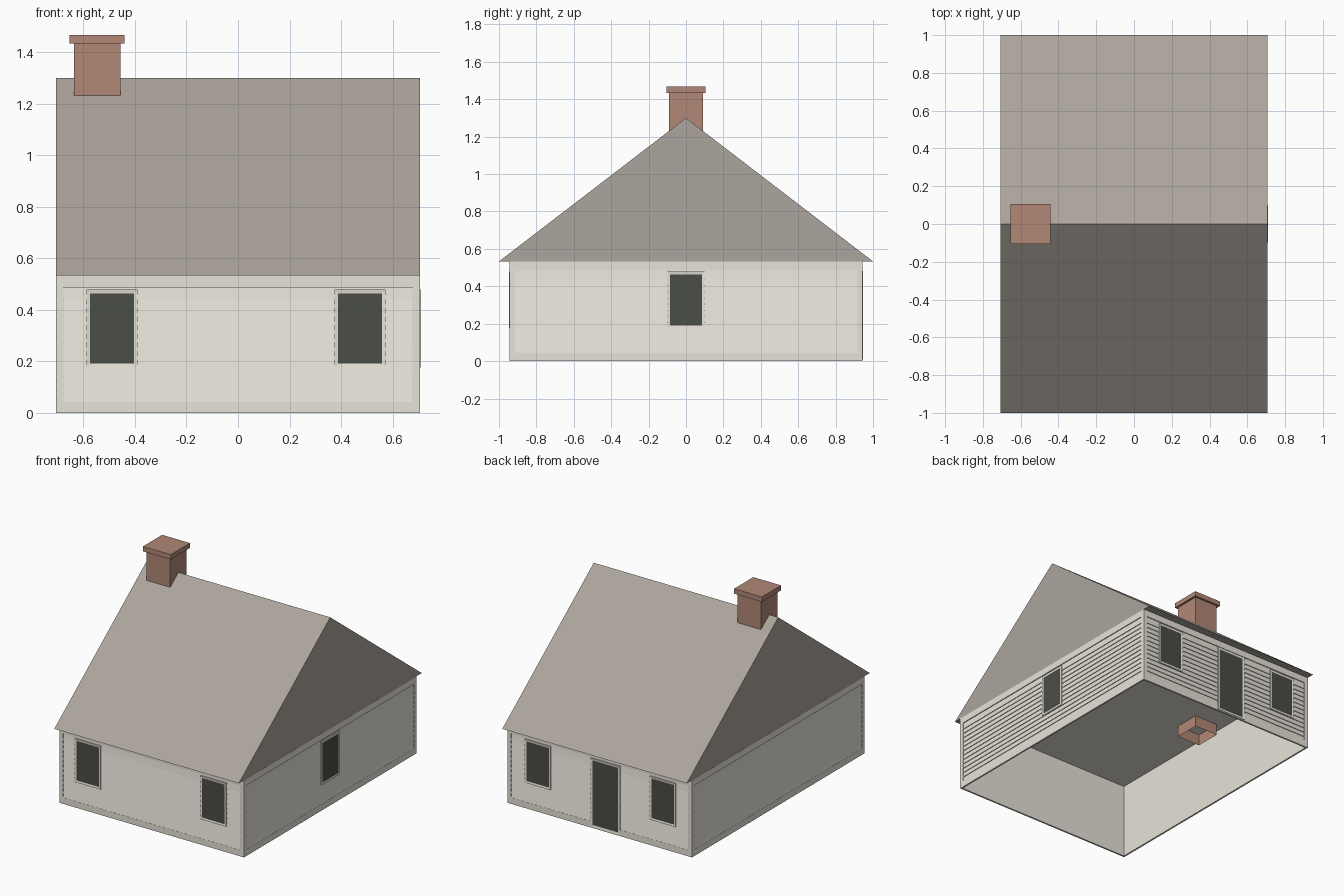
import bpy, bmesh, math
from mathutils import Matrix

cube = bpy.data.objects.get("Cube")
if cube:
    bpy.data.objects.remove(cube, do_unlink=True)


def material(name, rgb):
    linear = [((c / 255 + 0.055) / 1.055) ** 2.4 for c in rgb] + [1]
    mat = bpy.data.materials.new(name)
    mat.use_nodes = True
    mat.diffuse_color = linear
    mat.node_tree.nodes["Principled BSDF"].inputs["Base Color"].default_value = linear
    return mat


SIDING = material("pale siding", (231, 227, 217))
ROOF = material("grey roof", (172, 165, 157))
BRICK = material("brick", (177, 135, 118))
GLASS = material("dark opening", (75, 77, 71))


def add_box(bm, x0, x1, y0, y1, z0, z1):
    size = Matrix.Diagonal((x1 - x0, y1 - y0, z1 - z0, 1))
    place = Matrix.Translation(((x0 + x1) / 2, (y0 + y1) / 2, (z0 + z1) / 2))
    geom = bmesh.ops.create_cube(bm, size=1, matrix=place @ size)
    return list({f for v in geom["verts"] for f in v.link_faces})


def add_prism(bm, x0, x1, profile):
    """Extrude a (y, z) outline along x."""
    end = bm.faces.new([bm.verts.new((x0, y, z)) for y, z in profile])
    ext = bmesh.ops.extrude_face_region(bm, geom=[end], use_keep_orig=True)
    bmesh.ops.translate(bm, vec=(x1 - x0, 0, 0),
                        verts=[v for v in ext["geom"] if isinstance(v, bmesh.types.BMVert)])
    bmesh.ops.recalc_face_normals(bm, faces=bm.faces)


def finish(name, bm, *mats, angle=0):
    bm.normal_update()
    mesh = bpy.data.meshes.new(name)
    bm.to_mesh(mesh)
    bm.free()
    for mat in mats:
        mesh.materials.append(mat)
    obj = bpy.data.objects.new(name, mesh)
    obj.rotation_euler.z = math.radians(angle)
    bpy.context.collection.objects.link(obj)


def facing(bm, faces, axis, sign):
    bm.normal_update()
    return [f for f in faces if f.normal[axis] * sign > 0.9]


HALF_X, HALF_Y, EAVE, RIDGE = 0.707, 0.944, 0.533, 1.30
OUTER, INNER = 0.007, 0.012       # shell faces, measured inward from the trim
PANEL_LOW, PANEL_HIGH = 0.043, 0.487

# Ceiling closing the wall shell at the eaves
bm = bmesh.new()
add_box(bm, INNER - HALF_X, HALF_X - INNER, INNER - HALF_Y, HALF_Y - INNER,
        EAVE - 0.004, EAVE + 0.002)
finish("ceiling", bm, SIDING)

# Roof: closed gable prism overhanging front and back
bm = bmesh.new()
add_prism(bm, -0.706, 0.706, [(-1, EAVE), (1, EAVE), (0, RIDGE)])
finish("roof", bm, ROOF)

# Chimney: hollow below the ceiling, with a flat cap
bm = bmesh.new()
shaft = add_box(bm, -0.637, -0.456, -0.09, 0.09, 0.45, 1.435)
bmesh.ops.delete(bm, geom=facing(bm, shaft, 2, -1), context="FACES")
finish("chimney", bm, BRICK)
bm = bmesh.new()
add_box(bm, -0.654, -0.441, -0.105, 0.105, 1.433, 1.467)
finish("chimney_cap", bm, BRICK)


# Wall with border trim around lapped boards; local -y points out of the wall
def wall(side, angle, half, panel, depth):
    bm = bmesh.new()
    add_box(bm, -half + INNER, half - INNER, OUTER - depth, INNER - depth, 0, EAVE)
    finish(side + "_wall", bm, SIDING, angle=angle)

    bm = bmesh.new()
    for z0, z1 in ((0, PANEL_LOW), (PANEL_HIGH, EAVE)):
        add_box(bm, -half, half, -depth, INNER - depth, z0, z1)
    for u0, u1 in ((-half, -panel), (panel, half)):
        add_box(bm, u0, u1, -depth, INNER - depth, PANEL_LOW, PANEL_HIGH)
    finish(side + "_trim", bm, SIDING, angle=angle)

    bm = bmesh.new()
    lips = [PANEL_LOW] + [0.075 + i * 0.0332 for i in range(12)] + [PANEL_HIGH]
    for low, high in zip(lips, lips[1:]):
        add_prism(bm, -panel, panel, [(OUTER - depth, low), (0.001 - depth, low),
                                      (OUTER - 0.001 - depth, high), (OUTER - depth, high)])
    finish(side + "_clapboards", bm, SIDING, angle=angle)


# Framed opening: the outer face is inset and sunk to form the pane
def opening(name, angle, u, depth, half, z0, z1):
    bm = bmesh.new()
    faces = add_box(bm, u - half, u + half, -depth - 0.003, OUTER - depth, z0, z1)
    pane = facing(bm, faces, 1, -1)
    bmesh.ops.inset_region(bm, faces=pane, thickness=0.014, use_even_offset=True)
    bmesh.ops.translate(bm, vec=(0, 0.002, 0), verts=pane[0].verts)
    pane[0].material_index = 1
    finish(name, bm, SIDING, GLASS, angle=angle)


wall("front", 0, HALF_X, 0.678, HALF_Y)
wall("left", 90, HALF_Y, 0.915, HALF_X)
wall("back", 180, HALF_X, 0.678, HALF_Y)
wall("right", 270, HALF_Y, 0.915, HALF_X)

opening("front_right_window", 0, -0.489, HALF_Y, 0.099, 0.177, 0.478)
opening("front_left_window", 0, 0.473, HALF_Y, 0.099, 0.177, 0.478)
opening("left_window", 90, 0, HALF_X, 0.099, 0.177, 0.478)
opening("back_left_window", 180, -0.473, HALF_Y, 0.099, 0.177, 0.478)
opening("back_right_window", 180, 0.483, HALF_Y, 0.099, 0.177, 0.478)
opening("back_door", 180, 0.045, HALF_Y, 0.112, 0.008, 0.482)
